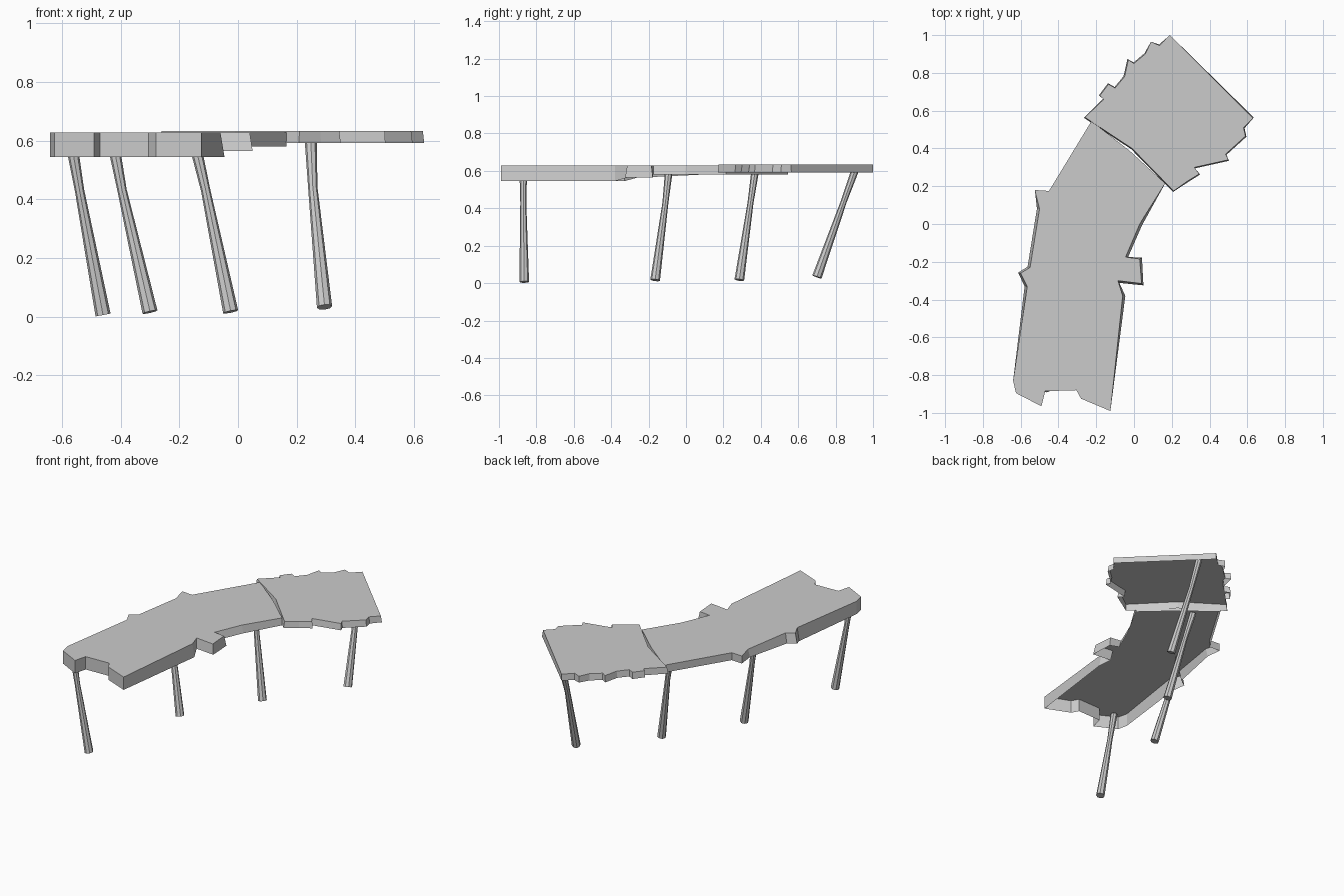
import bpy
import bmesh
from mathutils import Vector

default_cube = bpy.data.objects.get("Cube")
if default_cube:
    bpy.data.objects.remove(default_cube)


def make_material(name, rgb):
    material = bpy.data.materials.new(name)
    material.use_nodes = True
    colour = (*rgb, 1)
    material.diffuse_color = colour
    material.node_tree.nodes["Principled BSDF"].inputs["Base Color"].default_value = colour
    return material


stone_grey = make_material("stone grey", (0.6, 0.6, 0.6))


def finish(bm, name):
    mesh = bpy.data.meshes.new(name)
    bm.to_mesh(mesh)
    bm.free()
    mesh.materials.append(stone_grey)
    part = bpy.data.objects.new(name, mesh)
    bpy.context.collection.objects.link(part)
    return part


def add_slab(name, outline, top, underside, flare):
    """Flat top with a hanging skirt, open underneath."""
    bm = bmesh.new()
    points = [Vector(point) for point in outline]
    upper = [bm.verts.new((p.x, p.y, top)) for p in points]
    lower = []
    for i, p in enumerate(points):
        along = points[(i + 1) % len(points)] - points[i - 1]
        outward = Vector((along.y, -along.x)).normalized()
        foot = p + outward * flare(p)
        lower.append(bm.verts.new((foot.x, foot.y, underside(p))))
    bm.faces.new(upper)
    for i in range(len(points)):
        j = (i + 1) % len(points)
        bm.faces.new((upper[i], lower[i], lower[j], upper[j]))
    return finish(bm, name)


def add_leg(name, path, radii, sides=8):
    """Tapered, slightly bent post with square-cut ends."""
    bm = bmesh.new()
    path = [Vector(point) for point in path]
    rings = []
    for i, centre in enumerate(path):
        before, after = path[max(i - 1, 0)], path[min(i + 1, len(path) - 1)]
        turn = Vector((0, 0, 1)).rotation_difference(after - before).to_matrix().to_4x4()
        turn.translation = centre
        rings.append(bmesh.ops.create_circle(
            bm, segments=sides, radius=radii[i], matrix=turn)["verts"])
    for low, high in zip(rings, rings[1:]):
        for i in range(sides):
            j = (i + 1) % sides
            bm.faces.new((low[i], low[j], high[j], high[i]))
    bm.faces.new(list(reversed(rings[0])))
    bm.faces.new(rings[-1])
    bmesh.ops.recalc_face_normals(bm, faces=bm.faces)
    part = finish(bm, name)
    bpy.context.view_layer.objects.active = part
    part.select_set(True)
    bpy.ops.object.shade_smooth_by_angle()
    part.select_set(False)


# Rear slab: ragged sides, straight back edge
rear_outline = [
    (.19, 1), (.135, .945), (.09, .965), (.06, .9), (0, .85), (-.03, .87),
    (-.05, .78), (-.1, .72), (-.135, .74), (-.18, .68), (-.16, .66),
    (-.26, .565), (-.01, .4), (.21, .175), (.28, .225), (.345, .265),
    (.32, .3), (.5, .34), (.485, .37), (.59, .465), (.58, .51), (.63, .56)]
add_slab("rear_slab", rear_outline, .633,
         underside=lambda p: .592,
         flare=lambda p: 0 if p.y > .95 else .006)

# Front slab: deeper skirt at the front, notch in the end, side tab
front_outline = [
    (-.225, .545), (-.45, .175), (-.525, .18), (-.5, .08), (-.55, -.23),
    (-.6, -.26), (-.565, -.33), (-.64, -.83), (-.625, -.895), (-.49, -.965),
    (-.47, -.885), (-.305, -.88), (-.28, -.925), (-.125, -.99),
    (-.06, -.38), (-.085, -.3), (.04, -.315), (.03, -.185), (-.045, -.175),
    (.03, 0), (.165, .215), (-.02, .385)]


def front_underside(p):
    if p.y < -.32:
        return .545
    return .565 if p.y < -.18 else .58


add_slab("front_slab", front_outline, .628,
         underside=front_underside,
         flare=lambda p: .014 if -.4 < p.y < .15 else 0)

# Legs: bottom, knee and top
legs = {
    "front_leg": ((-.46, -.865, .006), (-.54, -.87, .43), (-.572, -.87, .615)),
    "middle_front_leg": ((-.3, -.165, .016), (-.395, -.11, .43), (-.43, -.09, .615)),
    "middle_rear_leg": ((-.025, .285, .017), (-.11, .345, .43), (-.153, .372, .615)),
    "rear_leg": ((.295, .7, .033), (.255, .845, .44), (.247, .91, .62)),
}
for leg_name, leg_path in legs.items():
    add_leg(leg_name, leg_path, (.026, .016, .021))
